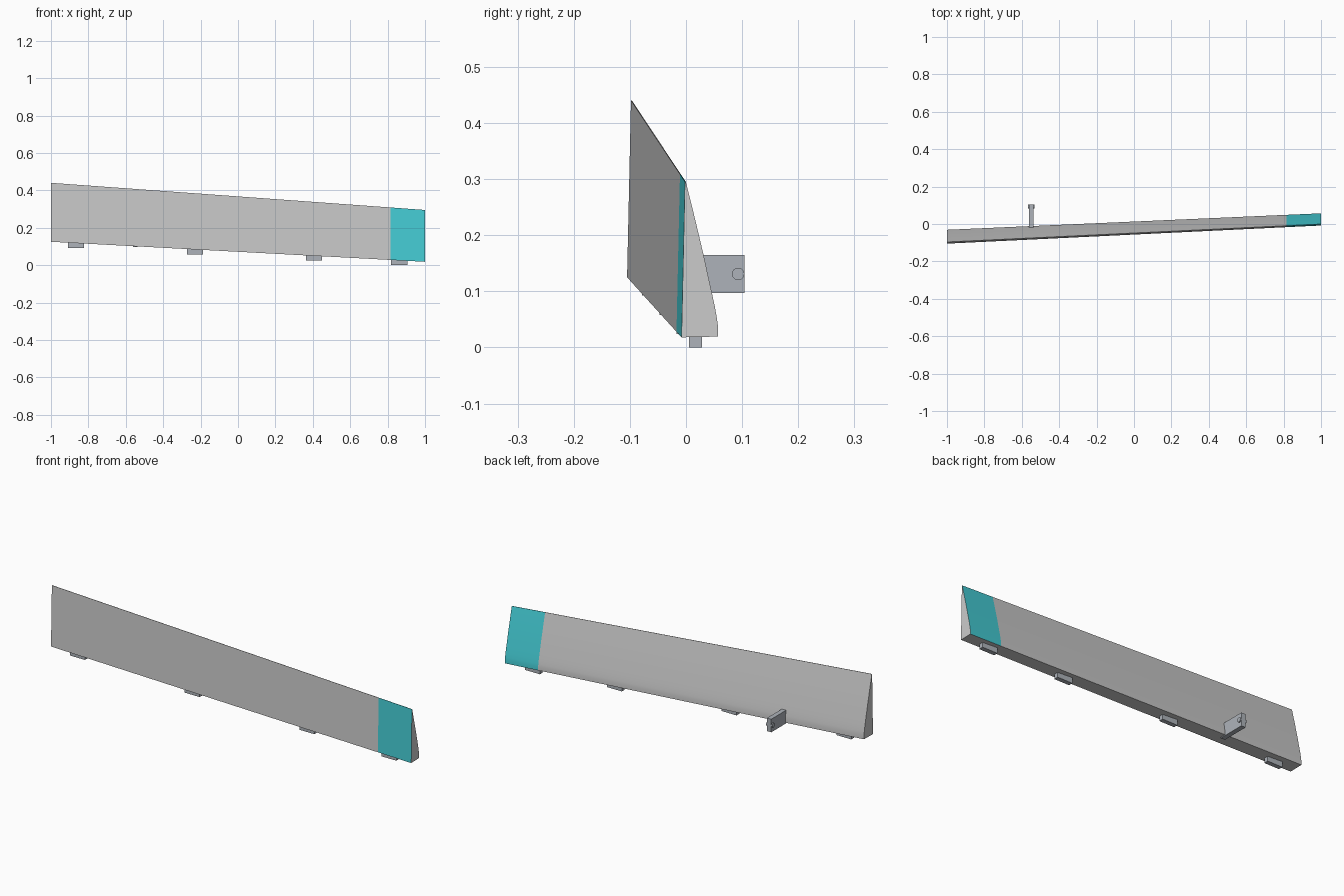
import bpy, bmesh, math
from mathutils import Vector

if "Cube" in bpy.data.objects:
    bpy.data.objects.remove(bpy.data.objects["Cube"])


def material(name, rgb):
    m = bpy.data.materials.new(name)
    m.diffuse_color = (*rgb, 1)
    m.use_nodes = True
    m.node_tree.nodes["Principled BSDF"].inputs["Base Color"].default_value = m.diffuse_color
    return m


grey = material("panel_grey", (0.65, 0.65, 0.65))
teal = material("tip_teal", (0.06, 0.62, 0.68))
steel = material("fitting_steel", (0.42, 0.45, 0.49))

# wedge cross-section in chord units: (depth, height), front base first
PROFILE = [(0, 0), (0.235, 0.005), (0.235, 0.07), (0.228, 0.12), (0.214, 0.2),
           (0.19, 0.31), (0.166, 0.42), (0.142, 0.53), (0.085, 0.77),
           (0.028, 1), (0.022, 1)]
SPLIT = 0.815


def base(x):
    """Front lower corner (y, z) and chord length at span position x."""
    t = (x + 1) / 2
    return -0.105 + 0.097 * t, 0.125 - 0.107 * t, 0.315 - 0.038 * t


# flap body: tapered loft with a teal band on the outer skins
bm = bmesh.new()
rings = []
for x in (-1, SPLIT, 1):
    y, z, c = base(x)
    rings.append([bm.verts.new((x, y + d * c, z + h * c)) for d, h in PROFILE])
n = len(PROFILE)
for s, (a, b) in enumerate(zip(rings, rings[1:])):
    for i in range(n):
        j = (i + 1) % n
        f = bm.faces.new((a[i], a[j], b[j], b[i]))
        if s == 1 and i > 0:
            f.material_index = 1
bm.faces.new(rings[0])
bm.faces.new(rings[-1])
bmesh.ops.recalc_face_normals(bm, faces=bm.faces)
mesh = bpy.data.meshes.new("flap_body")
bm.to_mesh(mesh)
bm.free()
mesh.materials.append(grey)
mesh.materials.append(teal)
body = bpy.data.objects.new("flap_body", mesh)
bpy.context.collection.objects.link(body)
bpy.context.view_layer.objects.active = body
body.select_set(True)
bpy.ops.object.shade_smooth_by_angle(angle=math.radians(30))


def box(name, lo, hi):
    lo, hi = Vector(lo), Vector(hi)
    bpy.ops.mesh.primitive_cube_add(size=1, location=(lo + hi) / 2)
    ob = bpy.context.object
    ob.name = name
    ob.scale = hi - lo
    ob.data.materials.append(steel)


# hinge blocks along the underside
for k, x in enumerate((-0.867, -0.23, 0.407, 0.862)):
    y, z, c = base(x)
    box(f"hinge_block_{k + 1}", (x - 0.043, y + 0.02, z - 0.0256),
        (x + 0.043, y + 0.043, z + 0.008))

# control arm with its pivot pin
box("control_arm", (-0.562, -0.04, 0.097), (-0.538, 0.104, 0.165))
bpy.ops.mesh.primitive_cylinder_add(vertices=24, radius=0.011, depth=0.036,
                                    location=(-0.55, 0.093, 0.131),
                                    rotation=(0, math.pi / 2, 0))
pin = bpy.context.object
pin.name = "pivot_pin"
pin.data.materials.append(steel)
bpy.ops.object.shade_smooth_by_angle(angle=math.radians(30))
